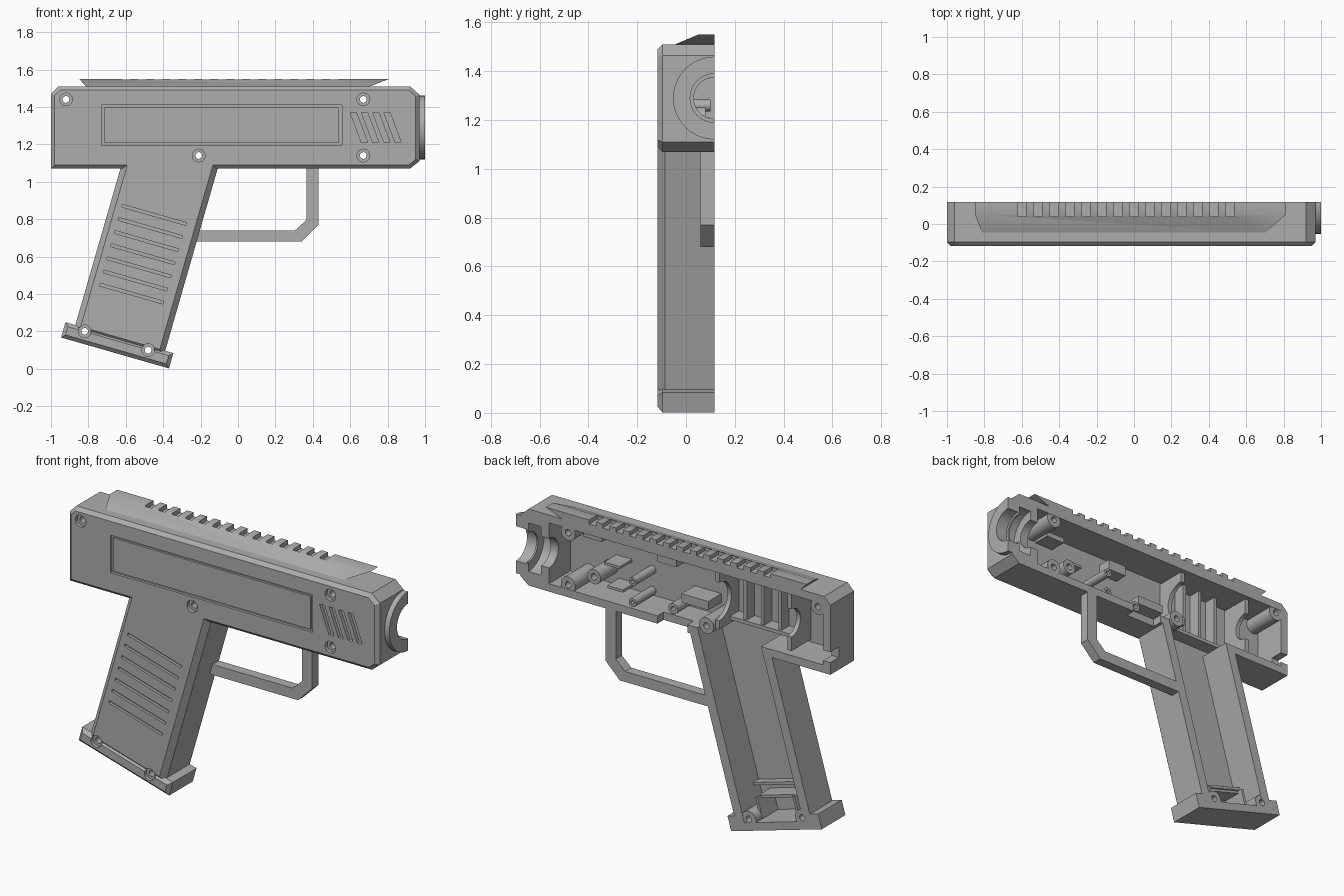
import bpy, bmesh, math
from mathutils import Vector, Matrix

if "Cube" in bpy.data.objects:
    bpy.data.objects.remove(bpy.data.objects["Cube"])

FRONT, SPLIT, FLOOR = -0.117, 0.117, -0.08   # outer face, parting plane, inner floor
BORE_Z = 1.29

plastic = bpy.data.materials.new("grey plastic")
plastic.use_nodes = True
grey = (0.42, 0.42, 0.42, 1)
plastic.diffuse_color = grey
plastic.node_tree.nodes["Principled BSDF"].inputs["Base Color"].default_value = grey


def finish(name, bm):
    bmesh.ops.recalc_face_normals(bm, faces=bm.faces)
    mesh = bpy.data.meshes.new(name)
    bm.to_mesh(mesh)
    bm.free()
    mesh.materials.append(plastic)
    obj = bpy.data.objects.new(name, mesh)
    bpy.context.scene.collection.objects.link(obj)
    return obj


def prism(name, pts, lo, hi, axis="Y", bevel=0):
    """Extrude (x, z) points along Y, or (y, z) points along X."""
    bm = bmesh.new()
    place = (lambda a, b: (a, lo, b)) if axis == "Y" else (lambda a, b: (lo, a, b))
    face = bm.faces.new([bm.verts.new(place(a, b)) for a, b in pts])
    rim = list(face.edges)
    ext = bmesh.ops.extrude_face_region(bm, geom=[face], use_keep_orig=True)
    move = Vector((0, hi - lo, 0) if axis == "Y" else (hi - lo, 0, 0))
    bmesh.ops.translate(bm, vec=move, verts=[g for g in ext["geom"] if isinstance(g, bmesh.types.BMVert)])
    bmesh.ops.recalc_face_normals(bm, faces=bm.faces)
    if bevel:
        bmesh.ops.bevel(bm, geom=rim, offset=bevel, segments=1, profile=0.5, affect="EDGES")
    return finish(name, bm)


def rect(a0, a1, b0, b1):
    return [(a0, b0), (a1, b0), (a1, b1), (a0, b1)]


def box(name, x0, x1, z0, z1, y0=FLOOR - 0.01, y1=SPLIT):
    return prism(name, rect(x0, x1, z0, z1), y0, y1)


def ring(x, z, r, n=24):
    return [(x + r * math.cos(i * math.tau / n), z + r * math.sin(i * math.tau / n)) for i in range(n)]


def arc(r, n=20):
    """Half circle around the bore, bulging toward the front face."""
    return [(SPLIT - r * math.sin(i * math.pi / n), BORE_Z + r * math.cos(i * math.pi / n)) for i in range(n + 1)]


def tube(name, x, z, r, hole, y0, y1):
    bm = bmesh.new()
    prof = [bm.verts.new((a, y, 0)) for a, y in ((hole, y0), (r, y0), (r, y1), (hole, y1))]
    edges = [bm.edges.new((prof[i], prof[(i + 1) % 4])) for i in range(4)]
    bmesh.ops.spin(bm, geom=prof + edges, cent=(0, 0, 0), axis=(0, 1, 0), angle=math.tau, steps=24)
    bmesh.ops.remove_doubles(bm, verts=bm.verts, dist=0.0005)
    bmesh.ops.translate(bm, vec=(x, 0, z), verts=bm.verts)
    return finish(name, bm)


def combine(target, tools, op):
    """Apply booleans and discard the tool objects."""
    for tool in tools:
        mod = target.modifiers.new("cut", "BOOLEAN")
        mod.operation, mod.solver, mod.object = op, "EXACT", tool
    dg = bpy.context.evaluated_depsgraph_get()
    mesh = bpy.data.meshes.new_from_object(target.evaluated_get(dg))
    target.modifiers.clear()
    target.data = mesh
    for tool in tools:
        bpy.data.objects.remove(tool)


TILT = math.radians(16)


def grip(s, t):
    """Point s down along the grip and t forward across it."""
    c, k = math.cos(TILT), math.sin(TILT)
    return (-0.63 - s * k + t * c, 1.07 - s * c - t * k)


def grip_rect(s0, s1, t0, t1):
    return [grip(s0, t0), grip(s0, t1), grip(s1, t1), grip(s1, t0)]


# Outer shell: body, grip and foot
shell = prism("shell", [(-1, 1.07), (0.92, 1.07), (0.97, 1.11), (0.97, 1.465), (0.92, 1.51),
                        (-0.96, 1.51), (-1, 1.47)], FRONT, SPLIT, bevel=0.02)
handle = prism("handle", [(-0.60, 1.17), (-0.08, 1.17), grip(0.9, 0.5), grip(0.9, 0)], FRONT, SPLIT, bevel=0.03)
foot = prism("foot", grip_rect(0.87, 0.955, -0.055, 0.545), FRONT, SPLIT, bevel=0.02)
combine(shell, [handle, foot], "UNION")

# Hollow inside, bore, and notches
DEEP = SPLIT + 0.1
top_l, top_r = grip(-0.1, 0.055), grip(-0.24, 0.445)
cuts = [
    box("body_hollow", -0.955, 0.79, 1.115, 1.465, FLOOR, DEEP),
    prism("grip_hollow", [top_l, top_r, grip(0.91, 0.445), grip(0.91, 0.055)], FLOOR, DEEP),
    box("trigger_notch", -0.09, 0.1, 1.0, 1.2, 0.06, DEEP),
    box("rear_notch", -1.1, -0.9, 1.14, 1.2, 0.04, DEEP),
]
for r, x0, x1 in ((0.1, 0.93, 1.1), (0.14, 0.84, 0.92), (0.085, 0.7, 1.0)):
    cuts.append(prism("bore", [(y, z) for y, z in arc(r)] + [(DEEP, BORE_Z - r), (DEEP, BORE_Z + r)], x0, x1, "X"))

# Engraved side details
cuts.append(box("panel_pocket", -0.73, 0.555, 1.195, 1.41, -0.2, FRONT + 0.015))
for i in range(4):
    x = 0.6 + 0.06 * i
    cuts.append(prism("vent", [(x, 1.37), (x + 0.033, 1.37), (x + 0.093, 1.21), (x + 0.06, 1.21)], -0.2, FRONT + 0.02))
for i in range(7):
    s = 0.18 + 0.073 * i
    cuts.append(prism("grip_groove", grip_rect(s, s + 0.015, 0.065, 0.42), -0.2, FRONT + 0.015))

# Screw holes
screws = [(-0.92, 1.44), (0.67, 1.44), (0.67, 1.14), (-0.21, 1.14), (-0.82, 0.2), (-0.48, 0.1)]
for x, z in screws:
    cuts.append(prism("counterbore", ring(x, z, 0.034), -0.2, FRONT + 0.02))
    cuts.append(prism("screw_hole", ring(x, z, 0.018), -0.2, DEEP))
combine(shell, cuts, "DIFFERENCE")
for x, z in screws:
    tube("screw_boss", x, z, 0.046, 0.018, FLOOR - 0.01, SPLIT - 0.002)

box("side_panel", -0.715, 0.54, 1.207, 1.397, FRONT + 0.003, FRONT + 0.02)

# Muzzle collar
prism("muzzle_collar", arc(0.17) + arc(0.1)[::-1], 0.96, 1.0, "X")

# Top rail with sloped outer side and cross slots
rail = prism("top_rail", [(-0.85, 1.55), (0.81, 1.55), (0.7, 1.508), (-0.81, 1.508)], -0.05, SPLIT)
for v in rail.data.vertices:
    if v.co.z > 1.53 and v.co.y < 0:
        v.co.y = 0.05
slots = [box("slot", x, x + 0.043, 1.527, 1.6, 0.04, DEEP) for x in (-0.62 + 0.0855 * i for i in range(14))]
combine(rail, slots, "DIFFERENCE")

# Trigger guard
prism("trigger_guard", [(0.43, 1.08), (0.43, 0.77), (0.34, 0.68), (-0.225, 0.68), (-0.21, 0.74),
                        (0.305, 0.74), (0.365, 0.795), (0.365, 1.08)], 0.06, SPLIT)

# Inner pins and posts
for x, z, r, y1 in ((0.27, 1.14, 0.024, 0.1), (0.27, 1.26, 0.024, 0.1), (0.53, 1.21, 0.042, 0.08), (0.04, 1.15, 0.03, 0.06)):
    tube("post", x, z, r, r * 0.45, FLOOR - 0.01, y1)

# Inner brackets and shelves
for x0, x1, z0, z1, y1 in ((0.4, 0.5, 1.27, 1.285, 0.03), (0.38, 0.48, 1.14, 1.155, 0.03),
                           (0.52, 0.64, 1.39, 1.42, 0.02), (0.06, 0.18, 1.36, 1.42, 0.0),
                           (-0.17, 0.0, 1.19, 1.24, 0.04), (-0.72, -0.28, 1.15, 1.17, 0.0)):
    box("bracket", x0, x1, z0, z1, y1=y1)
for x in (-0.38, -0.49, -0.6):
    box("divider", x, x + 0.02, 1.17, 1.465, y1=-0.01)

# Cradle ribs with round cutouts
for x, r in ((-0.28, 0.11), (-0.74, 0.08)):
    prism("cradle_rib", [(SPLIT - 0.02, 1.46), (FLOOR - 0.01, 1.46), (FLOOR - 0.01, 1.13), (SPLIT - 0.02, 1.13)]
          + [(y - 0.02, z) for y, z in arc(r)[::-1]], x, x + 0.025, "X")

# Ribs at the bottom of the grip
for s, t0, t1, y1 in ((0.74, 0.05, 0.45, -0.03), (0.79, 0.12, 0.38, 0.03)):
    prism("grip_rib", grip_rect(s, s + 0.015, t0, t1), FLOOR - 0.01, y1)
for t in (0.12, 0.365):
    prism("foot_rib", grip_rect(0.79, 0.915, t, t + 0.015), FLOOR - 0.01, 0.06)

# Smooth the round surfaces only
for obj in bpy.context.scene.objects:
    if obj.type == "MESH" and plastic.name in obj.data.materials:
        obj.select_set(True)
        bpy.context.view_layer.objects.active = obj
bpy.ops.object.shade_smooth_by_angle(angle=math.radians(25))
